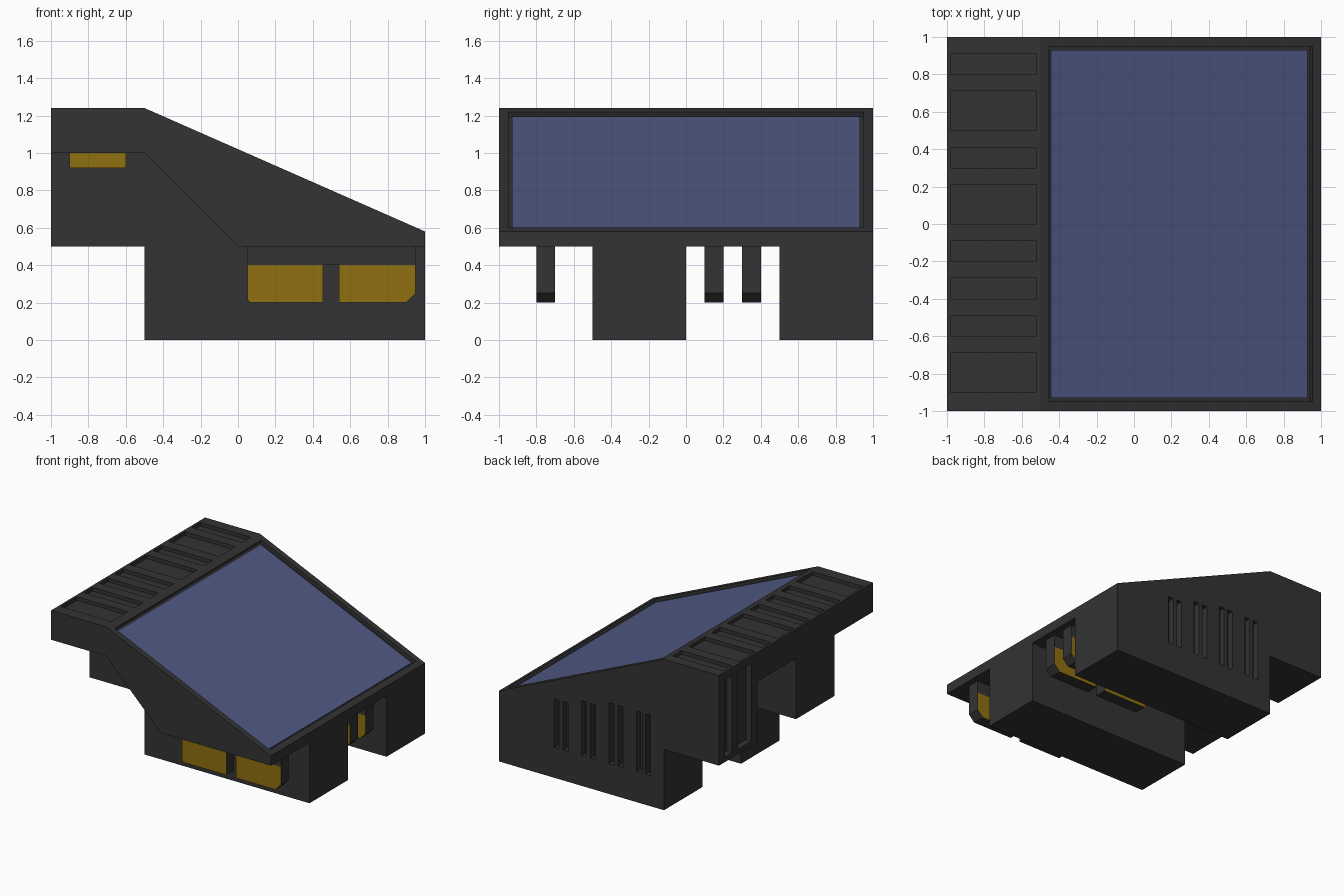
import bpy, bmesh, math
from mathutils import Matrix, Vector

if "Cube" in bpy.data.objects:
    bpy.data.objects.remove(bpy.data.objects["Cube"])


def material(name, rgb):
    m = bpy.data.materials.new(name)
    m.diffuse_color = (*rgb, 1)
    m.use_nodes = True
    m.node_tree.nodes["Principled BSDF"].inputs["Base Color"].default_value = m.diffuse_color
    return m


DARK = material("dark_grey", (0.033, 0.033, 0.033))
GOLD = material("gold", (0.28, 0.16, 0.005))
BLUE = material("panel_blue", (0.08, 0.10, 0.23))


def add_prism(bm, pts, y0, y1):
    """Extrude an (x, z) outline along y."""
    face = bm.faces.new([bm.verts.new((x, y0, z)) for x, z in pts])
    new = bmesh.ops.extrude_face_region(bm, geom=[face])["geom"]
    bmesh.ops.translate(bm, vec=(0, y1 - y0, 0),
                        verts=[v for v in new if isinstance(v, bmesh.types.BMVert)])


def add_box(bm, x, y, z, matrix=Matrix()):
    """Box from three (min, max) ranges."""
    size = [b - a for a, b in (x, y, z)]
    mid = Vector([(a + b) / 2 for a, b in (x, y, z)])
    bmesh.ops.create_cube(bm, size=1,
                          matrix=matrix @ Matrix.Translation(mid) @ Matrix.Diagonal((*size, 1)))


def finish(bm, name, *mats):
    bmesh.ops.recalc_face_normals(bm, faces=bm.faces)
    mesh = bpy.data.meshes.new(name)
    bm.to_mesh(mesh)
    bm.free()
    ob = bpy.data.objects.new(name, mesh)
    bpy.context.collection.objects.link(ob)
    for m in mats:
        mesh.materials.append(m)
    return ob


def boolean(target, tool, operation):
    mod = target.modifiers.new("bool", 'BOOLEAN')
    mod.object, mod.operation, mod.solver = tool, operation, 'EXACT'
    bpy.context.view_layer.objects.active = target
    bpy.ops.object.modifier_apply(modifier=mod.name)
    bpy.data.objects.remove(tool)


# Sloping roof shell over the full width
bm = bmesh.new()
add_prism(bm, [(-1, 1.24), (-0.5, 1.24), (1, 0.58), (1, 0.5), (0, 0.5), (-0.5, 1), (-1, 1)], -1, 1)
body = finish(bm, "body", DARK)

# Two stepped support blocks below it
bm = bmesh.new()
for y0 in (-0.5, 0.5):
    add_prism(bm, [(-1, 1), (-0.5, 1), (0, 0.5), (1, 0.5), (1, 0), (-0.5, 0), (-0.5, 0.5), (-1, 0.5)],
              y0, y0 + 0.5)
boolean(body, finish(bm, "support_blocks", DARK), 'UNION')

# Local frame of the slope: x runs down it, z points out of it
slope = Matrix.Translation((-0.5, 0, 1.24)) @ Matrix.Rotation(math.atan2(0.66, 1.5), 4, 'Y')
length = math.hypot(1.5, 0.66)

# Recesses: panel bed, roof pockets, side vents, rear slots
bm = bmesh.new()
add_box(bm, (0.05, length - 0.05), (-0.95, 0.95), (-0.03, 0.1), slope)
for y0, y1 in ((0.80, 0.91), (0.50, 0.71), (0.30, 0.41), (0, 0.21),
               (-0.20, -0.09), (-0.40, -0.29), (-0.60, -0.49), (-0.90, -0.69)):
    add_box(bm, (-0.98, -0.52), (y0, y1), (1.21, 1.3))
for i, top in enumerate((0.65, 0.70, 0.75, 0.75)):
    for x in (0.475, 0.395):
        x -= 0.25 * i
        add_box(bm, (x - 0.023, x + 0.023), (0.95, 1.1), (0.25, top))
for y in ((0.83, 0.92), (0.58, 0.75)):
    add_box(bm, (-1.1, -0.95), y, (0.54, 1.18))
boolean(body, finish(bm, "recess_cutter", DARK), 'DIFFERENCE')

# Blue panel lying in the bed
bm = bmesh.new()
add_box(bm, (0.07, length - 0.07), (-0.93, 0.93), (-0.03, -0.02), slope)
finish(bm, "sloped_panel", BLUE)


def fin(name, outlines, y, gold_from):
    """Flat fins with gold sides and dark rims."""
    bm = bmesh.new()
    for pts in outlines:
        add_prism(bm, pts, y, y + 0.1)
    bmesh.ops.recalc_face_normals(bm, faces=bm.faces)
    for f in bm.faces:
        if abs(f.normal.y) > 0.9 and f.calc_center_median().z < gold_from:
            f.material_index = 1
    finish(bm, name, DARK, GOLD)


# Hanging fins in the open bays: top rail, two blades, small rear tab
rail = [(0.05, 0.5), (0.95, 0.5), (0.95, 0.4), (0.05, 0.4)]
blade_a = [(0.05, 0.4), (0.455, 0.4), (0.455, 0.2), (0.065, 0.2), (0.05, 0.215)]
blade_b = [(0.54, 0.4), (0.95, 0.4), (0.95, 0.25), (0.9, 0.2), (0.54, 0.2)]
tab = [(-0.9, 1), (-0.6, 1), (-0.6, 0.92), (-0.9, 0.92)]
for i, y in enumerate((-0.8, 0.1, 0.3), 1):
    fin(f"hanging_fin_{i}", (rail, blade_a, blade_b), y, 0.4)
    fin(f"rear_tab_{i}", (tab,), y, 1)
